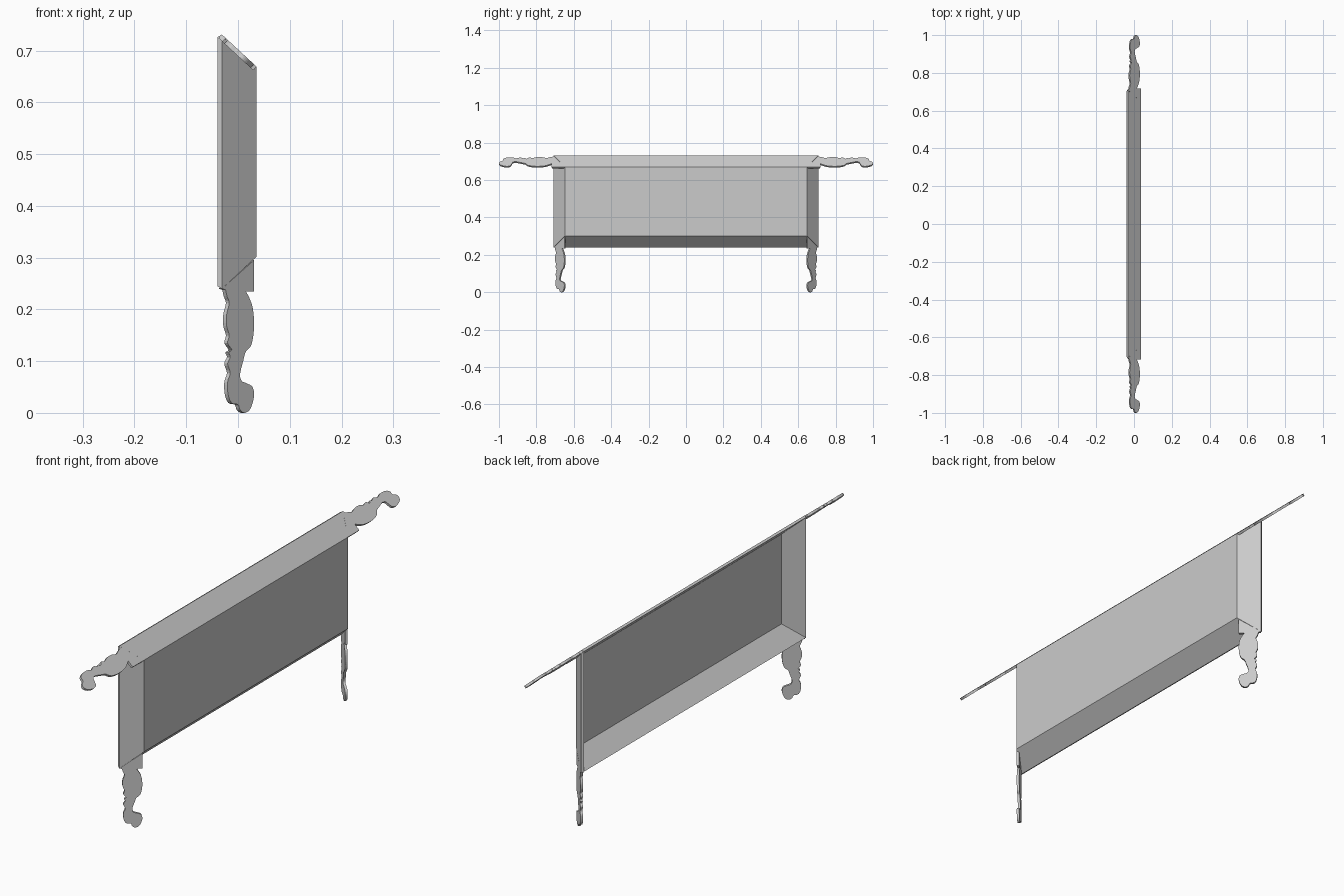
import bpy, bmesh
from mathutils import Vector

if "Cube" in bpy.data.objects:
    bpy.data.objects.remove(bpy.data.objects["Cube"], do_unlink=True)

grey = bpy.data.materials.new("plain_grey")
grey.use_nodes = True
grey.diffuse_color = (0.6, 0.6, 0.6, 1)
grey.node_tree.nodes["Principled BSDF"].inputs["Base Color"].default_value = (0.6, 0.6, 0.6, 1)

RIM_X, PANEL_X = -0.031, 0.036      # open rim and closed panel depth
RIM_Y, FLARE = 0.708, 0.062         # half length at rim, flare width
RIM_LOW, RIM_TOP = 0.24, 0.731
SLOPE = FLARE / (PANEL_X - RIM_X)
THICK = 0.0095


def finish(name, bm):
    bmesh.ops.recalc_face_normals(bm, faces=bm.faces)
    mesh = bpy.data.meshes.new(name)
    bm.to_mesh(mesh)
    bm.free()
    mesh.materials.append(grey)
    obj = bpy.data.objects.new(name, mesh)
    bpy.context.collection.objects.link(obj)
    return obj


def smooth_path(points, steps=4):
    """Catmull-Rom curve through the points."""
    p = [Vector(q) for q in points]
    p = [p[0]] + p + [p[-1]]
    out = []
    for a, b, c, d in zip(p, p[1:], p[2:], p[3:]):
        for i in range(steps):
            t = i / steps
            out.append(0.5 * (2 * b + (c - a) * t + (2 * a - 5 * b + 4 * c - d) * t ** 2
                              + (3 * b - a - 3 * c + d) * t ** 3))
    return out + [p[-1]]


# Tray: flat panel with four flared walls, thickened inward
bm = bmesh.new()
rings = []
for x, inset in ((RIM_X, 0), (PANEL_X, FLARE)):
    y, low, top = RIM_Y - inset, RIM_LOW + inset, RIM_TOP - inset
    rings.append([bm.verts.new((x, a, b)) for a, b in ((-y, low), (y, low), (y, top), (-y, top))])
rim, panel = rings
bm.faces.new(panel)
for i in range(4):
    j = (i + 1) % 4
    bm.faces.new((rim[i], rim[j], panel[j], panel[i]))
tray = finish("tray", bm)
# the panel must face +x so that the thickness goes inward
if tray.data.polygons[0].normal.x < 0:
    tray.data.flip_normals()
mod = tray.modifiers.new("thickness", 'SOLIDIFY')
mod.thickness = THICK
mod.offset = -1
mod.use_even_offset = True

# Scroll outline as (x, distance from tip)
scalloped_edge = [(-.024, .238), (-.021, .225), (-.017, .212), (-.022, .19), (-.022, .168),
                  (-.017, .150), (-.020, .135), (-.012, .122), (-.018, .117), (-.015, .108),
                  (-.020, .095), (-.015, .077), (-.020, .06), (-.019, .035), (-.012, .019),
                  (0, .016), (.004, .006), (.013, 0), (.024, .008), (.031, .032),
                  (.028, .05), (.017, .057), (.007, .062), (.004, .075), (.010, .10),
                  (.015, .118), (.026, .132), (.031, .165), (.029, .2), (.022, .222), (.015, .235)]
outline = smooth_path(scalloped_edge) + [Vector((.031, .235))]


def scroll_plate(name, place, inward, root):
    """Cut the scroll from a sheet lying in the plane of a flared wall."""
    bm = bmesh.new()
    face = bm.faces.new([bm.verts.new(place(x, t)) for x, t in outline + root])
    new = bmesh.ops.extrude_face_region(bm, geom=[face])["geom"]
    bmesh.ops.translate(bm, vec=Vector(inward).normalized() * THICK,
                        verts=[v for v in new if isinstance(v, bmesh.types.BMVert)])
    return finish(name, bm)


leg_root = [Vector((.031, .295)), Vector((RIM_X, RIM_LOW))]
handle_root = [Vector((PANEL_X, .236)), Vector((PANEL_X, .295)), Vector((RIM_X, .243))]

for side, label in ((-1, "front"), (1, "back")):
    # Legs continue the end walls downward
    scroll_plate(label + "_leg",
                 lambda x, t: (x, side * (RIM_Y - (x - RIM_X) * SLOPE), t),
                 (-SLOPE, -side, 0), leg_root)
    # Handles continue the top wall lengthwise
    scroll_plate(label + "_handle",
                 lambda x, t: (x, side * (1 - 1.2 * t), RIM_TOP - (x - RIM_X) * SLOPE),
                 (-SLOPE, 0, -1), handle_root)
